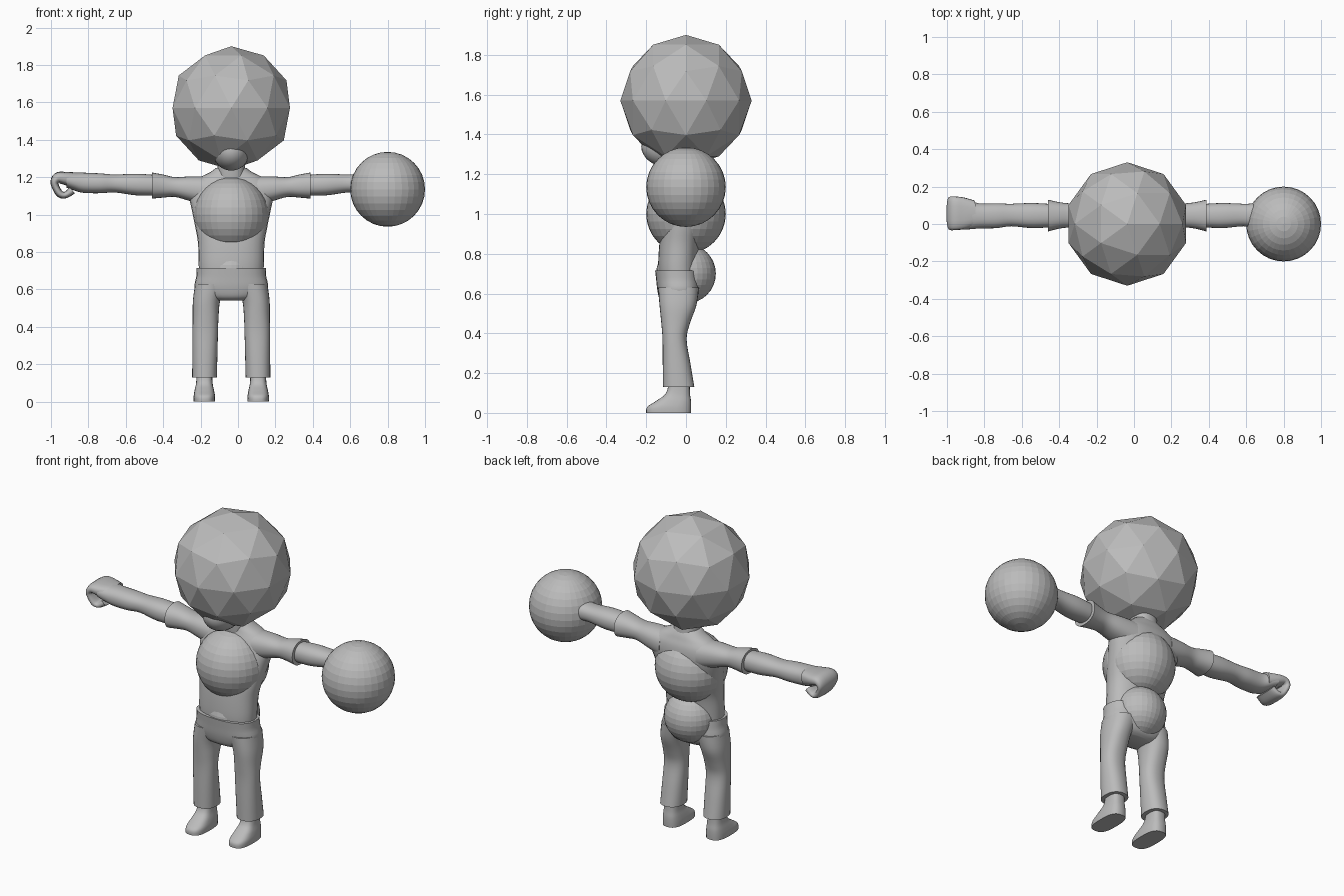
import bpy, bmesh, math
from mathutils import Vector

if "Cube" in bpy.data.objects:
    bpy.data.objects.remove(bpy.data.objects["Cube"])

CX = -0.036  # the figure's own centre line

grey = bpy.data.materials.new("plain grey")
grey.diffuse_color = (0.5, 0.5, 0.5, 1)
grey.use_nodes = True
grey.node_tree.nodes["Principled BSDF"].inputs["Base Color"].default_value = grey.diffuse_color


def smooth_keys(keys, steps=4):
    """Catmull-Rom interpolation through tuples of numbers."""
    out = []
    for i in range(len(keys) - 1):
        p = [keys[max(0, min(len(keys) - 1, i + k))] for k in (-1, 0, 1, 2)]
        for s in range(steps):
            t = s / steps
            out.append([b + 0.5 * t * (c - a + t * (2*a - 5*b + 4*c - d + t * (3*(b - c) + d - a)))
                        for a, b, c, d in zip(*p)])
    return out + [list(keys[-1])]


def loft(name, rings, n=28, power=2.3):
    """Skin rings given as (centre, half axis a, half axis b) and cap the ends."""
    bm = bmesh.new()
    loops = []
    for c, a, b in rings:
        loop = []
        for i in range(n):
            t = 2 * math.pi * i / n
            u, v = math.cos(t), math.sin(t)
            u = math.copysign(abs(u) ** (2 / power), u)
            v = math.copysign(abs(v) ** (2 / power), v)
            loop.append(bm.verts.new(Vector(c) + Vector(a) * u + Vector(b) * v))
        loops.append(loop)
    for p, q in zip(loops, loops[1:]):
        for i in range(n):
            bm.faces.new((p[i], p[(i + 1) % n], q[(i + 1) % n], q[i]))
    bm.faces.new(loops[0])
    bm.faces.new(loops[-1])
    bmesh.ops.recalc_face_normals(bm, faces=bm.faces)
    me = bpy.data.meshes.new(name)
    bm.to_mesh(me)
    bm.free()
    ob = bpy.data.objects.new(name, me)
    bpy.context.collection.objects.link(ob)
    me.materials.append(grey)
    bpy.ops.object.select_all(action='DESELECT')
    ob.select_set(True)
    bpy.context.view_layer.objects.active = ob
    bpy.ops.object.shade_smooth_by_angle(angle=math.radians(45))
    return ob


def upright(name, keys, power=2.3):
    """Keys: z, centre x, half width, front y, back y."""
    loft(name, [((x, (f + b) / 2, z), (w, 0, 0), (0, (b - f) / 2, 0))
                for z, x, w, f, b in smooth_keys(keys)], power=power)


def limb(name, s, keys):
    """Keys: distance from centre line, y, z, half depth, half height."""
    loft(name, [((CX + s * u, y, z), (0, ry, 0), (0, 0, rz))
                for u, y, z, ry, rz in smooth_keys(keys)])


def ball(name, centre, r):
    bpy.ops.mesh.primitive_uv_sphere_add(segments=32, ring_count=16, radius=r, location=centre)
    bpy.context.object.name = name
    bpy.context.object.data.materials.append(grey)
    return bpy.context.object


# faceted head
bpy.ops.mesh.primitive_ico_sphere_add(subdivisions=2, radius=0.33, location=(CX, 0, 1.57))
bpy.context.object.name = "head"
bpy.context.object.data.materials.append(grey)

# balls on hand, chest and hips
ball("hand_ball", (0.8, 0, 1.135), 0.2)
ball("chest_ball", (CX, 0, 1.0), 0.2)
ball("hip_ball", (CX, 0, 0.7), 0.15)

# chin peeking out below the head
chin = ball("chin", (CX, -0.09, 1.34), 1)
chin.scale = (0.10, 0.135, 0.105)
bpy.ops.object.shade_smooth()

# neck and shirt
upright("neck", [(1.15, CX, 0.08, -0.03, 0.12), (1.22, CX, 0.075, -0.04, 0.11),
                 (1.35, CX, 0.07, -0.05, 0.10)])
upright("shirt", [(0.69, CX, 0.172, -0.138, 0.058), (0.75, CX, 0.175, -0.14, 0.06),
                  (0.85, CX, 0.178, -0.134, 0.072), (0.93, CX, 0.192, -0.122, 0.098),
                  (1.02, CX, 0.21, -0.095, 0.13), (1.10, CX, 0.225, -0.065, 0.145),
                  (1.16, CX, 0.215, -0.045, 0.14), (1.20, CX, 0.165, -0.03, 0.125),
                  (1.225, CX, 0.115, -0.025, 0.115), (1.25, CX, 0.08, -0.02, 0.10)])

# trouser seat
upright("trouser_seat", [(0.54, CX, 0.09, -0.10, 0.02), (0.56, CX, 0.15, -0.128, 0.05),
                         (0.61, CX, 0.195, -0.143, 0.072), (0.67, CX, 0.187, -0.15, 0.07),
                         (0.715, CX, 0.185, -0.155, 0.066)], power=2.5)

for s, side in ((-1, "right"), (1, "left")):
    # trouser leg and foot
    upright(side + "_trouser_leg", [
        (z, CX + s * x, w, f, b) for z, x, w, f, b in (
            (0.13, 0.143, 0.066, -0.115, 0.042), (0.25, 0.141, 0.067, -0.117, 0.022),
            (0.37, 0.139, 0.068, -0.118, 0.003), (0.45, 0.137, 0.069, -0.124, 0.02),
            (0.54, 0.132, 0.073, -0.133, 0.052), (0.63, 0.108, 0.085, -0.14, 0.065))])
    upright(side + "_foot", [
        (z, CX + s * 0.144, w, f, b) for z, w, f, b in (
            (0, 0.057, -0.20, 0.025), (0.03, 0.057, -0.195, 0.026), (0.06, 0.052, -0.15, 0.025),
            (0.10, 0.044, -0.10, 0.02), (0.17, 0.041, -0.085, 0.018))], power=2.8)

    # sleeve and forearm
    limb(side + "_sleeve", s, [
        (0.12, 0.05, 1.125, 0.085, 0.08), (0.22, 0.048, 1.138, 0.075, 0.066),
        (0.30, 0.046, 1.147, 0.065, 0.053), (0.36, 0.046, 1.152, 0.07, 0.061),
        (0.424, 0.045, 1.155, 0.085, 0.07)])
    limb(side + "_forearm", s, [
        (0.36, 0.045, 1.155, 0.058, 0.052), (0.50, 0.045, 1.16, 0.067, 0.058),
        (0.62, 0.048, 1.166, 0.06, 0.048), (0.70, 0.044, 1.167, 0.066, 0.053),
        (0.79, 0.043, 1.17, 0.067, 0.054), (0.84, 0.05, 1.177, 0.078, 0.048),
        (0.88, 0.055, 1.185, 0.085, 0.042)])

    # fist: a flat hand whose fingers curl under; keys are u, z, half thickness, half depth
    path = smooth_keys([(0.82, 1.18, 0.045, 0.07), (0.88, 1.192, 0.036, 0.086),
                        (0.925, 1.197, 0.03, 0.09), (0.945, 1.175, 0.022, 0.09),
                        (0.938, 1.145, 0.02, 0.085), (0.915, 1.11, 0.02, 0.08),
                        (0.885, 1.105, 0.018, 0.075), (0.85, 1.13, 0.022, 0.07)])
    rings = []
    for i, (u, z, h, d) in enumerate(path):
        p, q = path[max(i - 1, 0)], path[min(i + 1, len(path) - 1)]
        t = Vector((s * (q[0] - p[0]), 0, q[1] - p[1])).normalized()
        rings.append(((CX + s * u, 0.057, z), (0, d, 0), (-t.z * h, 0, t.x * h)))
    loft(side + "_fist", rings, n=20, power=2.8)
